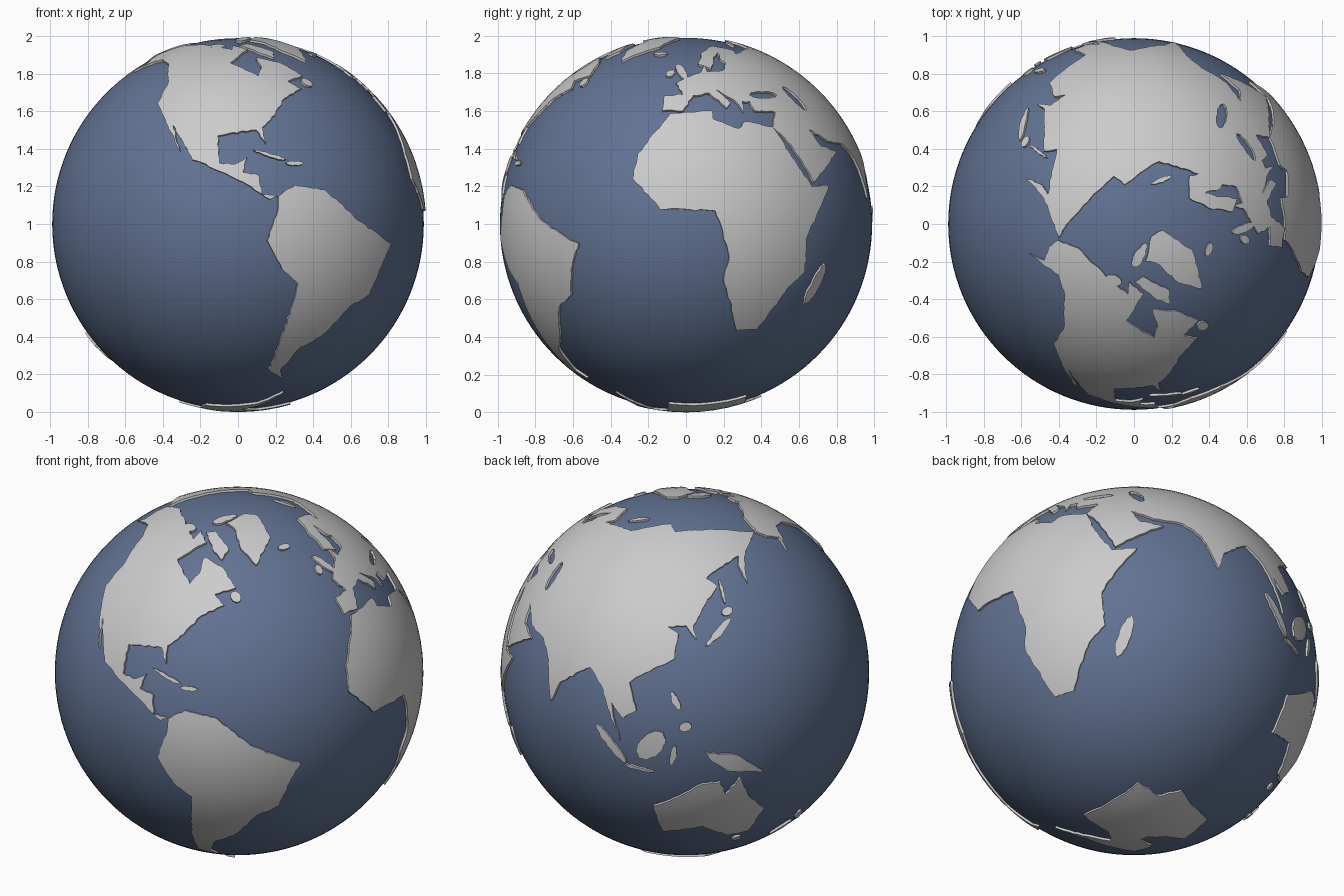
import bpy, bmesh, math, random
from mathutils import Vector
from mathutils.geometry import delaunay_2d_cdt

if "Cube" in bpy.data.objects:
    bpy.data.objects.remove(bpy.data.objects["Cube"])

random.seed(4)
TOP, BASE = 1.0, 0.984
COAST_STEP, GRID_STEP, ROUGH = 1.6, 3.0, 0.28


def on_sphere(lon, lat):
    a, b = math.radians(lon), math.radians(lat)
    return Vector((math.cos(b) * math.cos(a), math.cos(b) * math.sin(a), math.sin(b)))


def inside(p, loops):
    odd = False
    for lp in loops:
        for a, b in zip(lp, lp[1:] + lp[:1]):
            if (a.y > p.y) != (b.y > p.y) and p.x < a.x + (p.y - a.y) * (b.x - a.x) / (b.y - a.y):
                odd = not odd
    return odd


def finish(name, bm):
    me = bpy.data.meshes.new(name)
    bm.to_mesh(me)
    bm.free()
    me.shade_smooth()
    me.set_sharp_from_angle(angle=math.radians(30))
    ob = bpy.data.objects.new(name, me)
    ob.location.z = 1
    bpy.context.collection.objects.link(ob)
    return ob


# Raised land plate from a few coast points: flattened, roughened, filled, wrapped back and thickened
def land(name, coast, holes=(), centre=None):
    rings = [[on_sphere(*p) for p in ring] for ring in (coast, *holes)]
    c = on_sphere(*centre) if centre else sum(rings[0], Vector()).normalized()
    e1 = c.orthogonal().normalized()
    e2 = c.cross(e1)

    def flat(v):
        d = Vector((v.dot(e1), v.dot(e2)))
        return d.normalized() * math.degrees(c.angle(v)) if d.length > 1e-9 else d

    def curved(p):
        t, d = math.radians(p.length), p.normalized()
        return c * math.cos(t) + (e1 * d.x + e2 * d.y) * math.sin(t)

    loops, pts, edges = [], [], []
    for ring in rings:
        corners, lp = [flat(v) for v in ring], []
        for a, b in zip(corners, corners[1:] + corners[:1]):
            n = max(1, math.ceil((b - a).length / COAST_STEP))
            side = (b - a).orthogonal().normalized()
            lp += [a.lerp(b, i / n) + side * (random.uniform(-ROUGH, ROUGH) if i else 0) for i in range(n)]
        s = len(pts)
        edges += [(s + i, s + (i + 1) % len(lp)) for i in range(len(lp))]
        pts += lp
        loops.append(lp)
    xs, ys = [p.x for p in pts], [p.y for p in pts]
    for i in range(int(min(xs) // GRID_STEP), int(max(xs) // GRID_STEP) + 1):
        for j in range(int(min(ys) // GRID_STEP), int(max(ys) // GRID_STEP) + 1):
            p = Vector((i * GRID_STEP + 0.01, j * GRID_STEP + 0.013))
            if inside(p, loops):
                pts.append(p)
    vs, _, fs, *_ = delaunay_2d_cdt(pts, edges, [], 0, 1e-5)
    bm = bmesh.new()
    bv = [bm.verts.new(curved(v) * BASE) for v in vs]
    for f in fs:
        if inside(sum((vs[i] for i in f), Vector((0, 0))) / len(f), loops):
            bm.faces.new([bv[i] for i in f])
    bmesh.ops.delete(bm, geom=[v for v in bm.verts if not v.link_faces], context='VERTS')
    new = bmesh.ops.extrude_face_region(bm, geom=bm.faces[:], use_keep_orig=True)["geom"]
    for v in new:
        if isinstance(v, bmesh.types.BMVert):
            v.co *= TOP / BASE
    bmesh.ops.recalc_face_normals(bm, faces=bm.faces[:])
    return finish(name, bm)


# Oval outline: centre, half length, half width, heading above east (all degrees)
def oval(lon, lat, long, wide, heading):
    h, out = math.radians(heading), []
    for k in range(10):
        t = k * math.tau / 10
        u, v = long * math.cos(t), wide * math.sin(t)
        y = lat + u * math.sin(h) + v * math.cos(h)
        out.append((lon + (u * math.cos(h) - v * math.sin(h)) / math.cos(math.radians(y)), y))
    return out


def island(name, *shape):
    land(name, oval(*shape))


# Ocean ball
bm = bmesh.new()
bmesh.ops.create_uvsphere(bm, u_segments=128, v_segments=64, radius=0.988)
ocean = finish("ocean", bm)
blue = bpy.data.materials.new("ocean_blue")
blue.diffuse_color = (0.12, 0.17, 0.29, 1)
blue.use_nodes = True
blue.node_tree.nodes["Principled BSDF"].inputs["Base Color"].default_value = blue.diffuse_color
ocean.data.materials.append(blue)

# Africa
land("africa", [(-6, 36), (10, 37), (10, 34), (19, 30.5), (22, 33), (32.5, 31), (37, 21), (43, 11.5), (51, 12), (40, -4),
                (40.7, -15), (35, -20), (27, -34), (19, -34.5), (12, -17), (13.5, -10), (9, 4), (-8, 4.5), (-17, 14), (-16, 22)])

# Eurasia, west coast then east coast, with two inland seas cut out
west = [(32.5, 31), (36, 36.5), (27, 37), (26.5, 40.5), (23, 40.5), (22.5, 36.5), (19.5, 41.5), (13, 45.5), (18, 40), (16, 38),
        (10, 44), (3, 43), (-1, 37), (-9, 37), (-9, 43), (-1.5, 43.5), (-4.5, 48.4), (8, 54), (10, 57.5), (11, 54),
        (20, 54.7), (24, 59), (22, 61), (24, 65.8), (17.5, 61), (14, 55.5), (7, 58), (12, 66), (25, 71), (41, 67), (38, 64.3), (68, 69)]
east = [(76, 72), (104, 77.6), (113, 74), (180, 69), (190, 66), (164, 60), (157, 51), (157, 58), (161, 61), (136, 55), (141, 52),
        (128, 39.5), (129, 35), (125, 39.5), (118, 39), (122, 37), (121, 29), (106, 20.5), (109, 12), (105, 9), (100.5, 13.5), (104, 1.5),
        (97, 17), (91, 22.5), (80.2, 15), (77.5, 8), (72.8, 20), (67, 25), (57, 26), (49, 30), (52, 24.5), (60, 22.5), (44, 12.8), (35, 28.5)]
land("eurasia", west + east, [oval(34.5, 43.3, 5, 1.5, 0), oval(51, 42, 5.2, 1.8, 110)], centre=(75, 48))

# North America
land("north_america", [(-168, 65.6), (-156, 71.3), (-95, 68), (-95, 72), (-82, 68), (-94.5, 59), (-80, 52), (-77, 56), (-78, 62.3), (-65, 59.5),
                       (-56, 52), (-66, 49.5), (-61, 46), (-70.5, 42), (-76, 35.5), (-81.3, 31), (-80.5, 25.3), (-83.5, 30), (-97, 28), (-96, 19),
                       (-91, 18.6), (-87, 21), (-88.5, 16), (-83.3, 15), (-82.5, 9), (-77.4, 8.5), (-80, 7.5), (-95, 16), (-105, 20), (-114, 31.7),
                       (-109.7, 23), (-117, 32.5), (-124, 40), (-124, 48), (-134, 58), (-146, 61), (-164, 54.7), (-158, 59), (-165, 62)], centre=(-100, 50))

# South America
land("south_america", [(-77.5, 8.5), (-72, 12), (-62, 10.5), (-50, 1), (-35, -6), (-39, -14), (-41, -22), (-48.5, -26), (-57, -37), (-64, -41),
                       (-69, -51), (-66, -55), (-75, -51), (-73.5, -38), (-70.3, -18.5), (-76, -14), (-81, -5), (-77.7, 4)])

# Australia and New Guinea
land("australia", [(114, -22), (130, -12.5), (136, -12), (138, -17), (142.5, -11), (146, -19), (153, -26), (150, -37.5), (142, -38.5), (131, -31.5), (116, -35)])
land("new_guinea", [(131, -1), (141, -2.7), (150.5, -10.3), (138, -8), (133, -4)])

# Antarctica
land("antarctica", [(-57, -63.5), (-63, -74), (-83, -80), (-45, -82), (-18, -73), (54, -66.5), (73, -71), (90, -66.5), (140, -66.5), (170, -71.5),
                    (163, -79), (180, -85), (205, -84.5), (203, -77.5), (230, -74.5), (291, -73)], centre=(0, -90))

# Arctic islands
land("greenland", [(-73, 78), (-35, 83.5), (-12, 81), (-24, 70), (-43.5, 60), (-53, 67), (-60, 76)])
land("baffin_island", [(-80, 73.5), (-62, 66.5), (-66, 62), (-75, 66), (-89, 72)])
island("arctic_island_north", -80, 80, 4.2, 1.7, 50)
island("arctic_island_west", -110, 71.3, 2.6, 1.7, 0)
island("novaya_zemlya", 58, 73.8, 3.5, 0.7, 55)

# Atlantic, Indian Ocean and Pacific islands
island("iceland", -18.8, 65, 2.2, 1.1, 0)
island("britain", -2.2, 54.2, 4.4, 1.3, 110)
island("ireland", -8, 53.3, 1.8, 1.3, 70)
island("newfoundland", -56, 49, 2, 1.6, 120)
island("cuba", -79.5, 21.6, 5.2, 0.6, -18)
island("hispaniola", -71.3, 18.9, 2.8, 0.8, 0)
island("madagascar", 46.8, -18.7, 7, 2, 70)
island("sumatra", 101, -0.2, 7.8, 1.4, -48)
island("java", 110, -7.4, 4.8, 0.6, -10)
island("borneo", 114, 1, 6, 3.6, 50)
island("sulawesi", 121, -2, 3.5, 1, 80)
island("luzon", 121.6, 16, 3.2, 1.1, 115)
island("mindanao", 124.8, 7.7, 2, 1.5, 20)
island("honshu", 137.8, 37, 6.2, 1.1, 42)
island("hokkaido", 142.8, 43.3, 1.9, 1.4, 20)
island("sakhalin", 142.8, 50, 4.2, 0.6, 90)
island("new_zealand_north", 176, -38.3, 3.3, 1.3, 115)
island("new_zealand_south", 170.3, -43.6, 4, 1.2, 45)
island("tasmania", 146.6, -42, 1.5, 1.4, 0)
